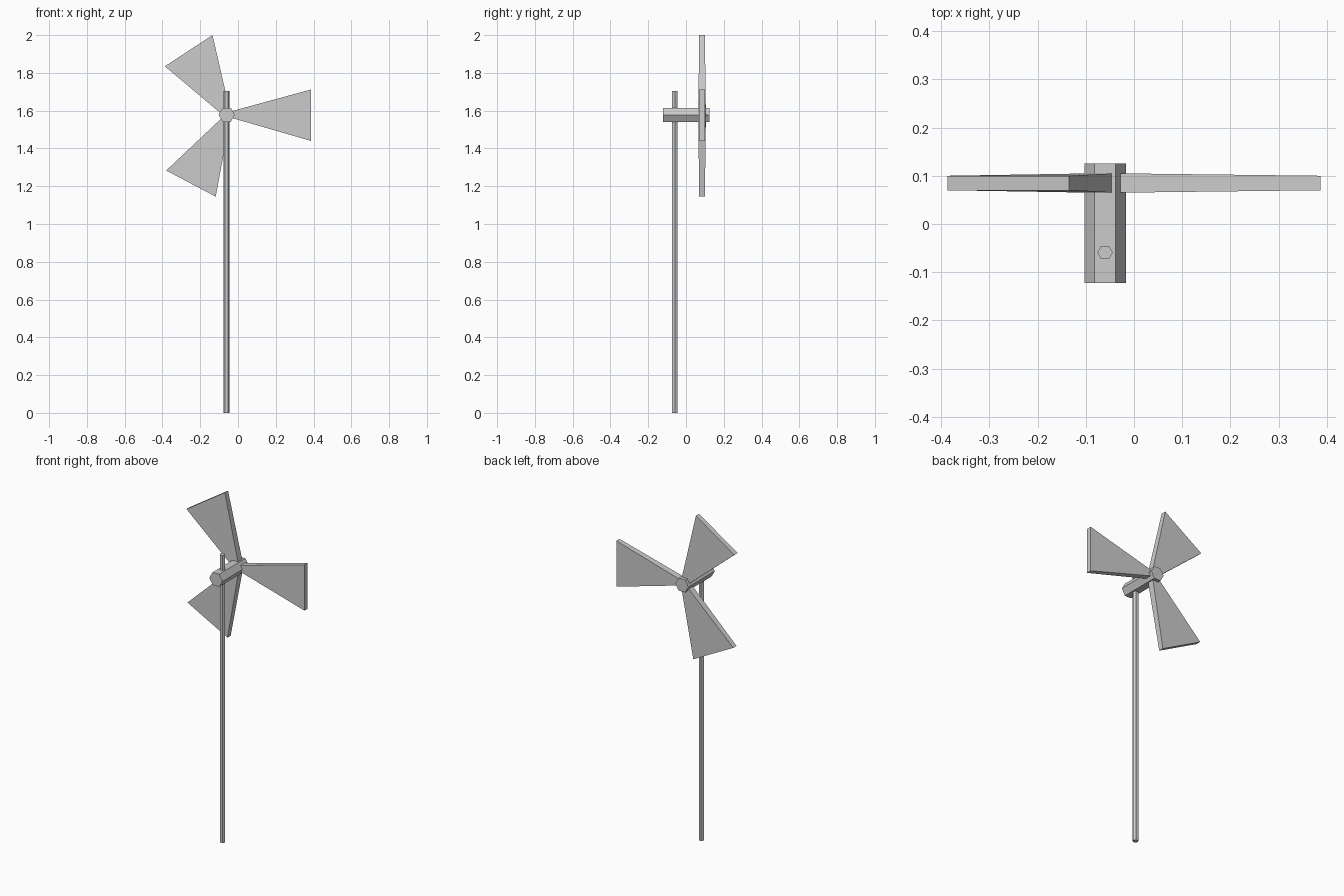
import bpy, bmesh
from math import cos, sin, pi
from mathutils import Vector

if "Cube" in bpy.data.objects:
    bpy.data.objects.remove(bpy.data.objects["Cube"])


def loft(name, ring_a, ring_b):
    """Closed solid between two matching rings of points."""
    bm = bmesh.new()
    a = [bm.verts.new(p) for p in ring_a]
    b = [bm.verts.new(p) for p in ring_b]
    n = len(a)
    bm.faces.new(a)
    bm.faces.new(b)
    for i in range(n):
        j = (i + 1) % n
        bm.faces.new((a[i], a[j], b[j], b[i]))
    bmesh.ops.recalc_face_normals(bm, faces=bm.faces[:])
    mesh = bpy.data.meshes.new(name)
    bm.to_mesh(mesh)
    bm.free()
    obj = bpy.data.objects.new(name, mesh)
    bpy.context.collection.objects.link(obj)
    return obj


def hexagon(r):
    return [(r * cos(i * pi / 3), r * sin(i * pi / 3)) for i in range(6)]


CX, POLE_Y, HUB_Z, BLADE_Y = -0.06, -0.059, 1.578, 0.085

# upright hexagonal pole
loft("pole", *[[Vector((CX + u, POLE_Y + v, z)) for u, v in hexagon(0.016)]
               for z in (0.0, 1.704)])

# hexagonal axle running front to back
loft("axle", *[[Vector((CX + u, y, HUB_Z + v)) for u, v in hexagon(0.043)]
               for y in (-0.122, 0.125)])


def section(p, q, half):
    """Rectangular blade section between two x-z points."""
    return [(x, BLADE_Y + s * half, z)
            for (x, z), s in ((p, -1), (q, -1), (q, 1), (p, 1))]


# three tapering blades: root edge, then tip edge (x, z)
blades = {
    "right_blade": ((-0.028, 1.599), (-0.028, 1.56), (0.387, 1.712), (0.387, 1.44)),
    "upper_blade": ((-0.042, 1.596), (-0.088, 1.583), (-0.135, 2.0), (-0.387, 1.835)),
    "lower_blade": ((-0.087, 1.56), (-0.044, 1.545), (-0.38, 1.283), (-0.118, 1.145)),
}
for name, (r1, r2, t1, t2) in blades.items():
    loft(name, section(r1, r2, 0.02), section(t1, t2, 0.015))
